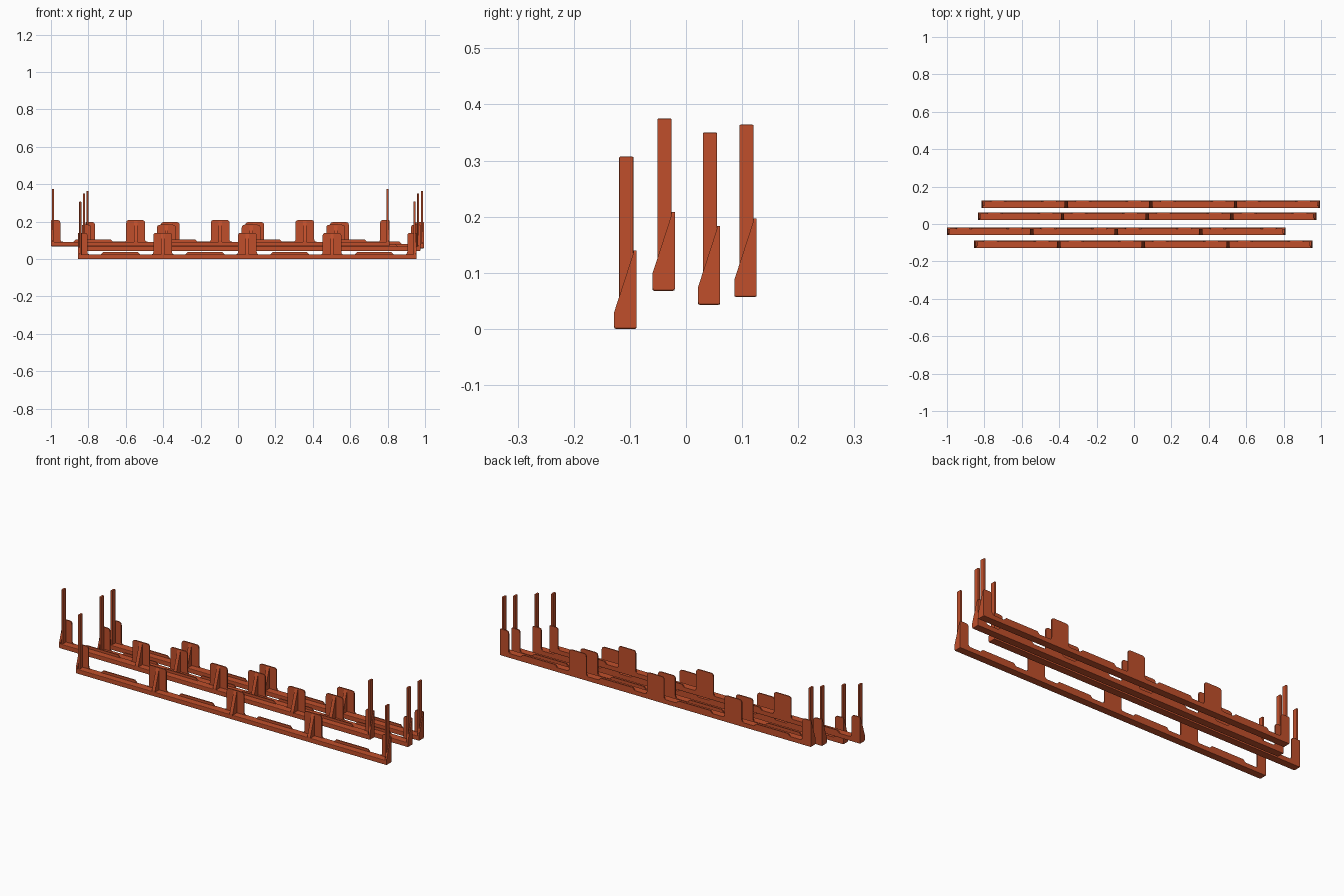
import bpy, bmesh
from mathutils import Vector

if "Cube" in bpy.data.objects:
    bpy.data.objects.remove(bpy.data.objects["Cube"])

mat = bpy.data.materials.new("rust_orange")
mat.diffuse_color = (0.53, 0.078, 0.024, 1)
mat.use_nodes = True
mat.node_tree.nodes["Principled BSDF"].inputs["Base Color"].default_value = mat.diffuse_color

HALF = 0.905      # half rail length
DEPTH = 0.04      # rail depth
BAR_H = 0.024     # base bar height
TAB_H = 0.14      # back tab height
PLATE = 0.006     # back plate thickness
PITCH = HALF / 2  # tab spacing


def rounded(points, seg=4):
    """Outline from (x, z, radius) corners."""
    out = []
    n = len(points)
    for i, (x, z, r) in enumerate(points):
        p = Vector((x, z))
        if r == 0:
            out.append(p)
            continue
        a = p + (Vector(points[i - 1][:2]) - p).normalized() * r
        b = p + (Vector(points[(i + 1) % n][:2]) - p).normalized() * r
        for k in range(seg + 1):
            t = k / seg
            out.append(a * (1 - t) ** 2 + p * 2 * t * (1 - t) + b * t * t)
    return out


def finish(name, bm, loc, bevel=0):
    bmesh.ops.recalc_face_normals(bm, faces=bm.faces)
    me = bpy.data.meshes.new(name)
    bm.to_mesh(me)
    bm.free()
    me.materials.append(mat)
    ob = bpy.data.objects.new(name, me)
    ob.location = loc
    bpy.context.collection.objects.link(ob)
    if bevel:
        m = ob.modifiers.new("edge", 'BEVEL')
        m.width = bevel
        m.segments = 2
    return ob


def prism(bm, verts, offset):
    face = bm.faces.new([bm.verts.new(v) for v in verts])
    res = bmesh.ops.extrude_face_region(bm, geom=[face])
    moved = [g for g in res["geom"] if isinstance(g, bmesh.types.BMVert)]
    bmesh.ops.translate(bm, verts=moved, vec=offset)


def box(bm, x0, x1, y0, y1, z0, z1):
    prism(bm, [(x0, y0, z0), (x1, y0, z0), (x1, y1, z0), (x0, y1, z0)], (0, 0, z1 - z0))


def back_outline():
    """Tabs joined by a low wall that rises midway between them."""
    pts = [(-HALF, 0.003, 0), (-HALF, TAB_H, 0.006)]
    for i in range(4):
        x = -HALF + i * PITCH
        mid = x + PITCH / 2
        pts += [(x + 0.05, TAB_H, 0.016), (x + 0.05, BAR_H, 0.014),
                (mid - 0.105, BAR_H, 0), (mid - 0.092, 0.037, 0),
                (mid + 0.092, 0.037, 0), (mid + 0.105, BAR_H, 0),
                (x + PITCH - 0.05, BAR_H, 0.014), (x + PITCH - 0.05, TAB_H, 0.016)]
    pts += [(HALF, TAB_H, 0.006), (HALF, 0.003, 0)]
    return rounded(pts)


def rail(n, x, y, z):
    loc = (x, y, z)
    h = DEPTH / 2
    # base bar
    bm = bmesh.new()
    box(bm, -HALF, HALF, -h, h, 0, BAR_H)
    finish(f"base_bar_{n}", bm, loc, 0.003)

    # back plate with tabs
    bm = bmesh.new()
    prism(bm, [(p.x, h - PLATE, p.y) for p in back_outline()], (0, PLATE, 0))
    finish(f"back_plate_{n}", bm, loc)

    # sloped gussets in front of every tab
    bm = bmesh.new()
    side = [(-h, 0.005), (-h, 0.03), (h - PLATE + 0.001, TAB_H - 0.002), (h - PLATE + 0.001, 0.005)]
    for i in range(5):
        c = -HALF + i * PITCH
        x0, x1 = max(c - 0.009, -HALF), min(c + 0.009, HALF)
        prism(bm, [(x0, a, b) for a, b in side], (x1 - x0, 0, 0))
    finish(f"gussets_{n}", bm, loc)

    # tall end posts
    bm = bmesh.new()
    for s in (-1, 1):
        c = s * (HALF - 0.0115)
        box(bm, c - 0.0055, c + 0.0055, -0.011, 0.0145, 0.01, 0.307)
    finish(f"end_posts_{n}", bm, loc, 0.002)


for n, (x, y, z) in enumerate([(0.05, -0.108, 0.0), (-0.095, -0.04, 0.068),
                               (0.07, 0.041, 0.043), (0.09, 0.106, 0.057)], 1):
    rail(n, x, y, z)
